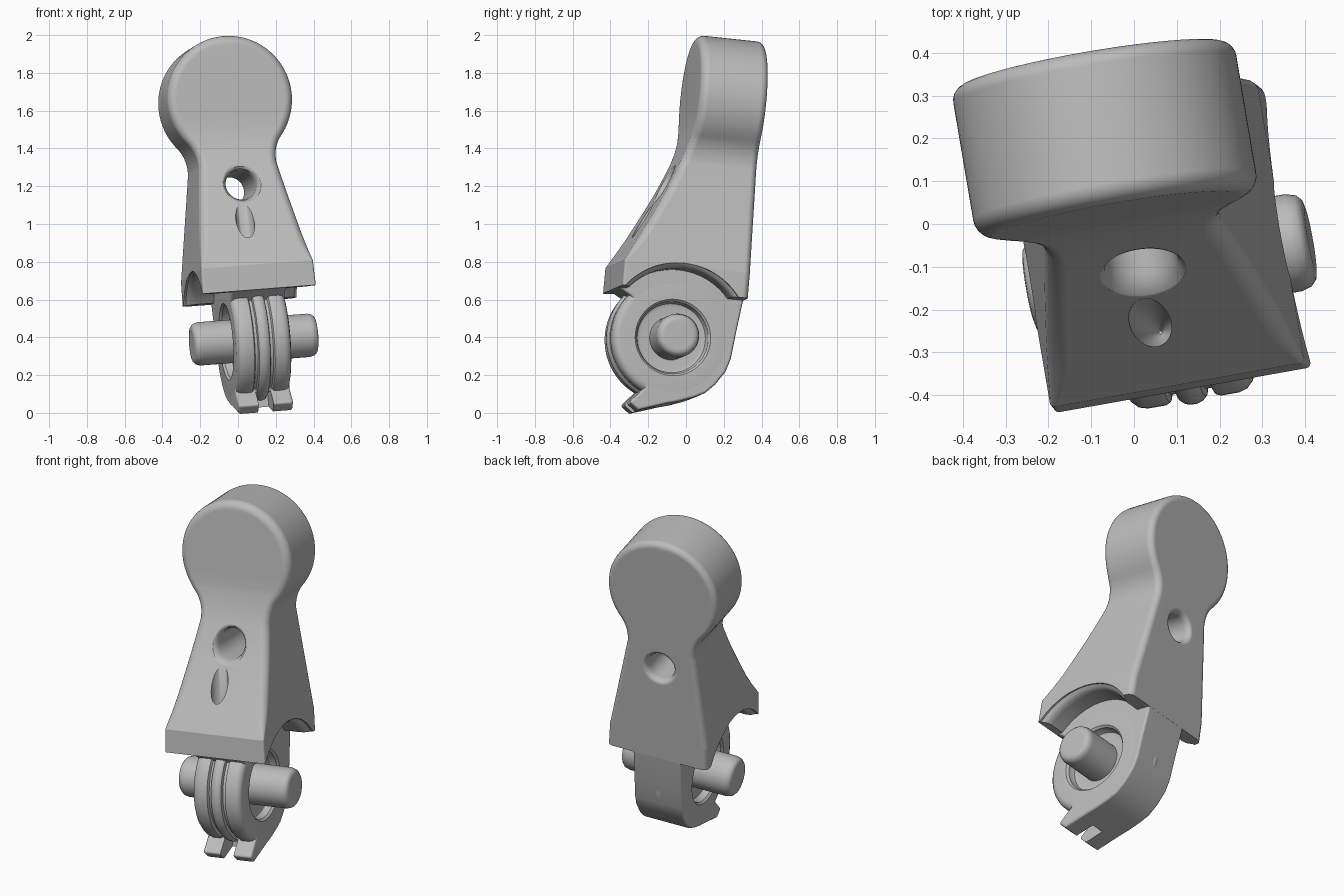
import bpy, bmesh, math
from math import sin, cos, pi, radians
from mathutils import Matrix, Vector

if "Cube" in bpy.data.objects:
    bpy.data.objects.remove(bpy.data.objects["Cube"])

# One plain grey for everything
grey = bpy.data.materials.new("plain grey")
grey.use_nodes = True
grey.diffuse_color = (0.5, 0.5, 0.5, 1)
grey.node_tree.nodes["Principled BSDF"].inputs["Base Color"].default_value = (0.5, 0.5, 0.5, 1)

# Tilted frame: width, thickness and height axes, with the pin centre as origin
ax = Vector((0.984, 0.175, 0.077)).normalized()
az = ax.cross(Vector((-0.17, 0.98, -0.104))).normalized()
ay = az.cross(ax)
FRAME = Matrix.Translation((0.083, -0.095, 0.388)) @ Matrix((ax, ay, az)).transposed().to_4x4()


def add(name, bm):
    bmesh.ops.recalc_face_normals(bm, faces=bm.faces)
    mesh = bpy.data.meshes.new(name)
    bm.to_mesh(mesh)
    bm.free()
    mesh.materials.append(grey)
    ob = bpy.data.objects.new(name, mesh)
    bpy.context.collection.objects.link(ob)
    ob.matrix_world = FRAME
    return ob


def lathe(name, profile, axis=0, centre=(0, 0, 0), n=64, shear=0):
    """Spin (radius, distance) points about one axis; shear slants the negative end."""
    bm = bmesh.new()
    rings = []
    for r, d in profile:
        ring = []
        for i in range(n):
            t = 2 * pi * i / n
            p = [r * cos(t), r * sin(t)]
            p.insert(axis, d + (shear * p[1] if d < 0 else 0))
            ring.append(bm.verts.new(Vector(p) + Vector(centre)))
        rings.append(ring)
    for a, b in zip(rings, rings[1:]):
        for i in range(n):
            j = (i + 1) % n
            bm.faces.new((a[i], a[j], b[j], b[i]))
    bm.faces.new(rings[0])
    bm.faces.new(rings[-1])
    return add(name, bm)


def mirrored(half):
    """Complete a profile that runs from its left end to the middle."""
    return half + [(r, -d) for r, d in reversed(half)]


def finish(ob, cutters=()):
    """Cut, bake the modifiers and shade."""
    for c in cutters:
        m = ob.modifiers.new("cut", 'BOOLEAN')
        m.operation, m.solver, m.object = 'DIFFERENCE', 'EXACT', c
    bpy.context.view_layer.update()
    mesh = bpy.data.meshes.new_from_object(ob.evaluated_get(bpy.context.evaluated_depsgraph_get()))
    ob.modifiers.clear()
    ob.data = mesh
    for c in cutters:
        bpy.data.objects.remove(c)
    bpy.ops.object.select_all(action='DESELECT')
    ob.select_set(True)
    bpy.context.view_layer.objects.active = ob
    bpy.ops.object.shade_smooth_by_angle(angle=radians(35))
    ob.modifiers.new("even shading", 'WEIGHTED_NORMAL').keep_sharp = True


# Handle body: keyhole outline with a sloping front and rounded rims
BACK, HEAD_W, HEAD_R, FIL = 0.36, 1.29, 0.335, 0.2
front_curve = [(0.2, -0.32), (0.371, -0.32), (0.55, -0.222), (0.745, -0.125), (0.85, -0.08),
               (0.946, -0.043), (1.0, -0.026), (1.06, -0.012), (1.12, -0.003), (1.18, 0), (2, 0)]


def front(w):
    for (w0, v0), (w1, v1) in zip(front_curve, front_curve[1:]):
        if w <= w1:
            return v0 + (v1 - v0) * (w - w0) / (w1 - w0)
    return 0


outline = [(0.305, 0.235), (0.302, 0.368)]
for i in range(8):
    k = i / 7
    outline.append((0.3 - 0.09 * k, 0.373 + 0.557 * k))
for i in range(9):                       # neck fillet
    t = pi - radians(40.0) * i / 8
    outline.append((0.41 + FIL * cos(t), 0.946 + FIL * sin(t)))
for i in range(1, 33):                   # round head
    t = radians(-40 + 128.5 * i / 32)
    outline.append((HEAD_R * cos(t), HEAD_W + HEAD_R * sin(t)))

normals = []
for i in range(len(outline)):
    a, b = outline[max(i - 1, 0)], outline[min(i + 1, len(outline) - 1)]
    normals.append(Vector((b[1] - a[1], a[0] - b[0])).normalized())
normals[0] = Vector((1, 0))

bm = bmesh.new()
rings = []
STEPS = 6
for side in ("front", "back"):
    for s in range(STEPS + 1):
        t = pi / 2 * (s if side == "front" else STEPS - s) / STEPS
        right, left = [], []
        for (u, w), n in zip(outline, normals):
            r = 0.035 if side == "back" else min(0.045, 0.012 + max(0, w - 0.373) * 0.3)
            inset, depth = r * (1 - sin(t)), r * (1 - cos(t))
            pu, pw = u - n.x * inset, w - n.y * inset
            v = BACK - depth if side == "back" else front(pw) + depth
            right.append(bm.verts.new((pu, v, pw)))
            left.append(bm.verts.new((-pu, v, pw)))
        rings.append(right + left[::-1])
N = len(rings[0])
for a, b in zip(rings, rings[1:]):
    for i in range(N):
        j = (i + 1) % N
        bm.faces.new((a[i], a[j], b[j], b[i]))
for ring in (rings[0], rings[-1]):
    for i in range(N // 2 - 1):
        bm.faces.new((ring[i], ring[i + 1], ring[N - 2 - i], ring[N - 1 - i]))
body = add("handle_body", bm)

arch = lathe("arch_cutter", mirrored([(0.385, -0.5), (0.385, -0.292), (0.372, -0.28), (0.364, -0.265),
                                      (0.36, -0.24)]), n=96)
hole = lathe("hole_cutter", [(0.122, -0.4), (0.118, -0.1), (0.1, -0.092), (0.088, -0.078), (0.081, -0.05),
                             (0.08, 0.01), (0.08, 0.32), (0.084, 0.34), (0.093, 0.353),
                             (0.112, 0.362), (0.112, 0.4)], 1, (0, 0, 0.82), 48, 0.44)
dimple = lathe("dimple_cutter", [(0.004, 0.35), (0.048, 0.44), (0.048, 1.0)], 2, (-0.02, -0.19, 0), 32)
finish(body, [arch, hole, dimple])

# Hinge tongue: side profile with a front shelf and a clawed foot
profile = [(-0.31, 0.26), (-0.1, 0.385), (0.3595, 0.4), (0.3595, 0.235), (0.335, 0.04), (0.322, -0.08),
           (0.3, -0.15), (0.25, -0.225), (0.2, -0.275), (0.14, -0.305), (0.06, -0.335), (0, -0.352),
           (-0.15, -0.402), (-0.2, -0.365), (-0.125, -0.28)]
for i in range(13):
    t = radians(240 - 98 * i / 12)
    profile.append((0.28 * cos(t), 0.28 * sin(t)))
profile += [(-0.245, 0.2), (-0.31, 0.235)]
bm = bmesh.new()
HALF = 0.147
base = bm.faces.new([bm.verts.new((-HALF, v, w)) for v, w in profile])
ext = bmesh.ops.extrude_face_region(bm, geom=[base])
bmesh.ops.translate(bm, vec=(2 * HALF, 0, 0),
                    verts=[g for g in ext["geom"] if isinstance(g, bmesh.types.BMVert)])
tongue = add("hinge_tongue", bm)
bev = tongue.modifiers.new("round", 'BEVEL')
bev.width, bev.segments, bev.limit_method, bev.angle_limit = 0.014, 3, 'ANGLE', radians(80)

bore = lathe("bore_cutter", [(0.21, -0.3), (0.21, 0.3)])
bm = bmesh.new()
bmesh.ops.create_cube(bm, size=1, matrix=Matrix.Translation((0, -0.17, -0.4))
                      @ Matrix.Diagonal((0.08, 0.26, 0.22, 1)))
slot = add("slot_cutter", bm)
finish(tongue, [bore, slot])

# Hinge disc: recessed faces, rounded rim, two grooves and a middle rib
disc = lathe("hinge_disc", mirrored([
    (0.05, -0.09), (0.165, -0.09), (0.183, -0.097), (0.19, -0.115), (0.192, -0.136), (0.203, -0.148),
    (0.282, -0.148), (0.302, -0.142), (0.316, -0.128), (0.322, -0.108), (0.322, -0.066),
    (0.317, -0.055), (0.3, -0.049), (0.3, -0.034), (0.318, -0.03), (0.327, -0.02), (0.331, -0.006)]), n=96)
finish(disc)

# Cross pin with rounded ends
pin = lathe("cross_pin", mirrored([(0.075, -0.335), (0.095, -0.331), (0.108, -0.319),
                                   (0.115, -0.295)]), n=48)
finish(pin)
